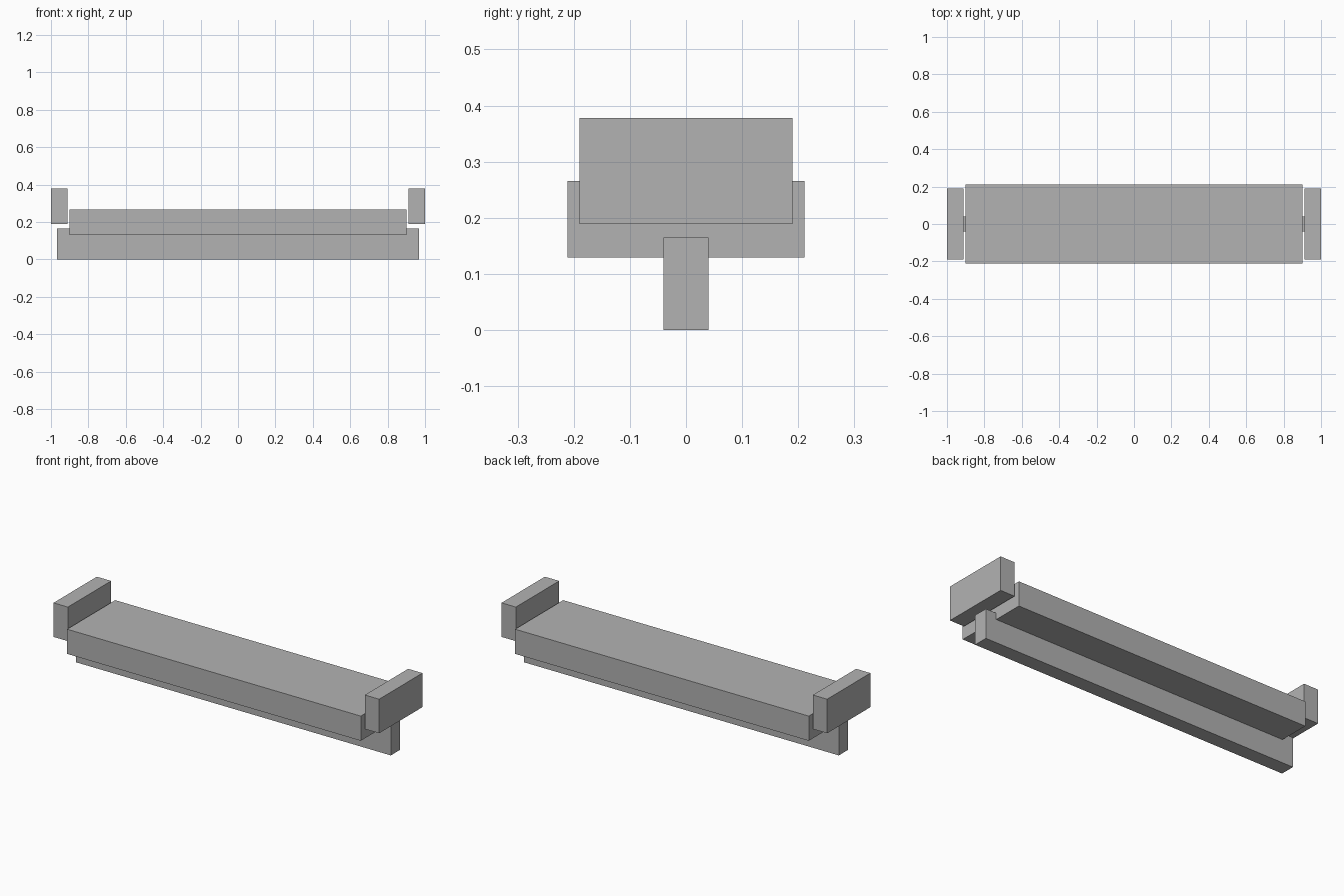
import bpy

if "Cube" in bpy.data.objects:
    bpy.data.objects.remove(bpy.data.objects["Cube"])

# One flat grey for the whole bench
grey = bpy.data.materials.new("mid_grey")
grey.diffuse_color = (0.448, 0.448, 0.448, 1.0)
grey.use_nodes = True
grey.node_tree.nodes["Principled BSDF"].inputs["Base Color"].default_value = grey.diffuse_color


def box(name, x, y, z):
    """Axis-aligned box from (min, max) ranges."""
    spans = (x, y, z)
    bpy.ops.mesh.primitive_cube_add(size=1, location=[(a + b) / 2 for a, b in spans])
    ob = bpy.context.object
    ob.name = name
    ob.scale = [b - a for a, b in spans]
    bpy.ops.object.transform_apply(location=False, rotation=False, scale=True)
    ob.data.materials.append(grey)
    return ob


# Narrow rail underneath
box("base_rail", (-0.967, 0.967), (-0.0405, 0.0405), (0, 0.1645))

# Wide slab resting over the rail
box("main_slab", (-0.902, 0.902), (-0.211, 0.211), (0.129, 0.266))

# Upright plates floating just beyond each end
box("left_end_plate", (-1.0, -0.912), (-0.19, 0.19), (0.189, 0.378))
box("right_end_plate", (0.912, 1.0), (-0.19, 0.19), (0.189, 0.378))
